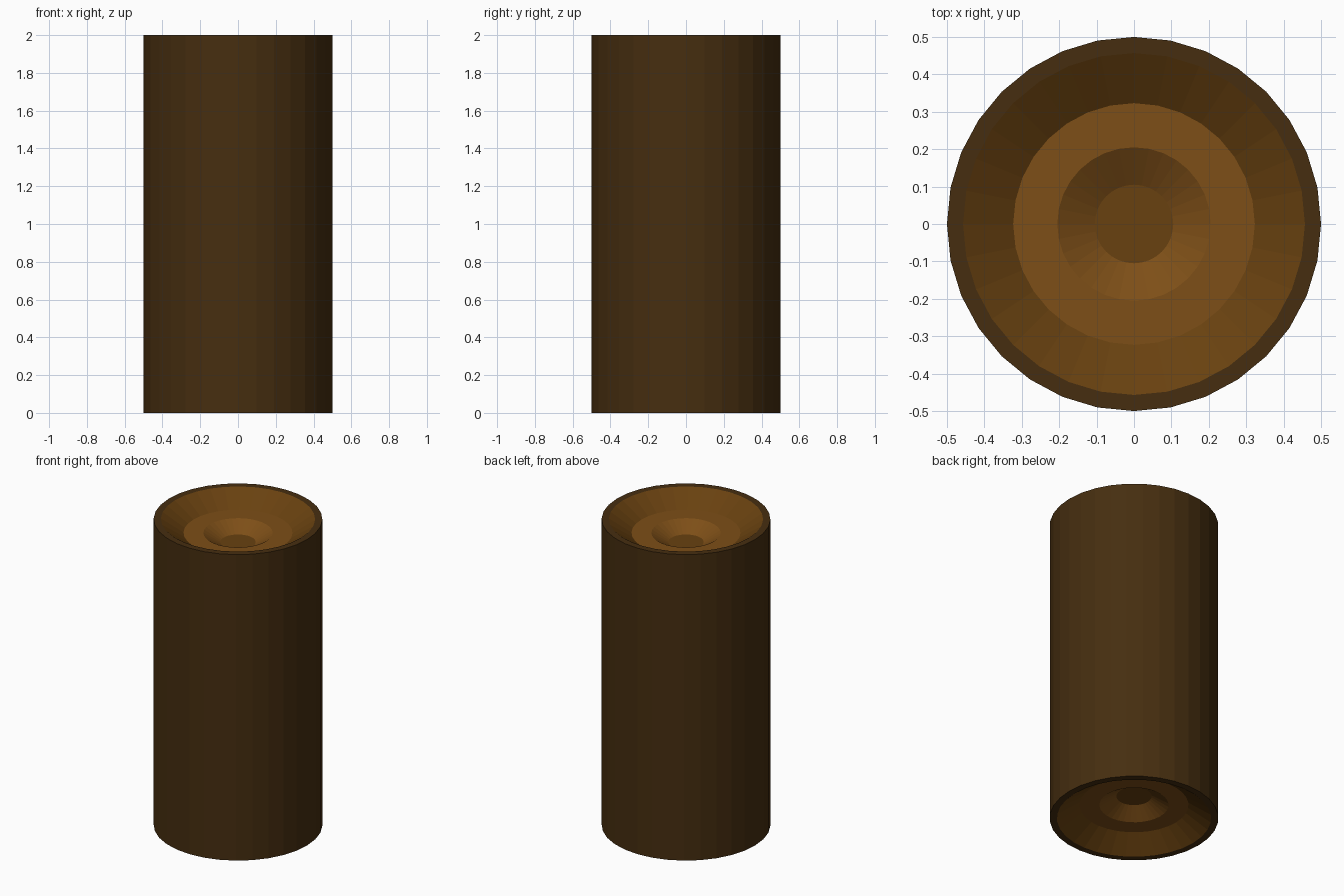
import bpy, bmesh, math

if "Cube" in bpy.data.objects:
    bpy.data.objects.remove(bpy.data.objects["Cube"])

SIDES = 32
HEIGHT = 2.0


def make_material(name, color):
    mat = bpy.data.materials.new(name)
    mat.diffuse_color = (*color, 1.0)
    mat.use_nodes = True
    mat.node_tree.nodes["Principled BSDF"].inputs["Base Color"].default_value = mat.diffuse_color
    return mat


BARK, WOOD, PALE = 0, 1, 2
materials = [
    make_material("bark", (0.061, 0.027, 0.005)),
    make_material("wood", (0.14, 0.053, 0.005)),
    make_material("pale_wood", (0.205, 0.077, 0.0085)),
]

# End grain profile: radius, depth below the end, material of the band reaching inward
end_profile = [
    (0.50, 0.00, BARK),    # bark rim
    (0.457, 0.00, WOOD),   # sloping outer ring
    (0.323, 0.09, PALE),   # flat ring
    (0.205, 0.09, PALE),   # sloping inner ring
    (0.105, 0.15, WOOD),   # heart disc
]

bm = bmesh.new()


def ring(radius, z):
    return [bm.verts.new((radius * math.cos(2 * math.pi * i / SIDES),
                          radius * math.sin(2 * math.pi * i / SIDES), z))
            for i in range(SIDES)]


def bridge(a, b, mat):
    for i in range(SIDES):
        j = (i + 1) % SIDES
        bm.faces.new((a[i], a[j], b[j], b[i])).material_index = mat


def log_end(z, inward):
    loops = [ring(r, z + inward * d) for r, d, _ in end_profile]
    for k in range(len(loops) - 1):
        bridge(loops[k], loops[k + 1], end_profile[k][2])
    bm.faces.new(loops[-1]).material_index = end_profile[-1][2]
    return loops[0]


# Both recessed ends, then the bark wall between them
bottom = log_end(0.0, 1)
top = log_end(HEIGHT, -1)
bridge(bottom, top, BARK)
bmesh.ops.recalc_face_normals(bm, faces=bm.faces)

mesh = bpy.data.meshes.new("log")
bm.to_mesh(mesh)
bm.free()
for mat in materials:
    mesh.materials.append(mat)
log = bpy.data.objects.new("log", mesh)
bpy.context.collection.objects.link(log)
